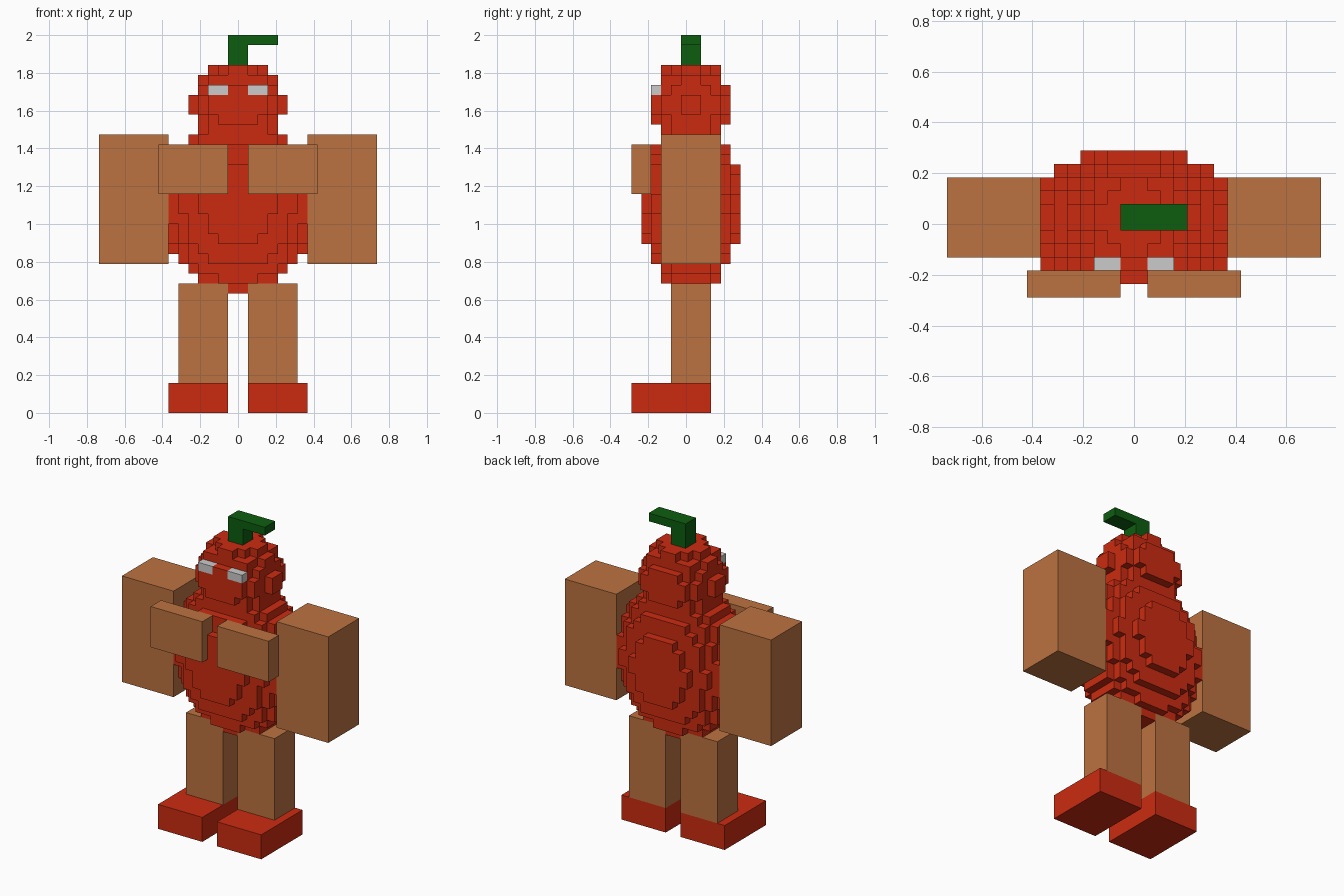
import bpy, bmesh
from mathutils import Vector

if "Cube" in bpy.data.objects:
    bpy.data.objects.remove(bpy.data.objects["Cube"])

U = 2 / 38  # one voxel


def material(name, rgb):
    m = bpy.data.materials.new(name)
    m.diffuse_color = (*rgb, 1)
    m.use_nodes = True
    m.node_tree.nodes["Principled BSDF"].inputs["Base Color"].default_value = m.diffuse_color
    return m


RED = material("red", (0.60, 0.024, 0.005))
TAN = material("tan", (0.50, 0.17, 0.052))
GREEN = material("dark green", (0.004, 0.11, 0.005))
GREY = material("light grey", (0.60, 0.60, 0.60))


def finish(name, bm, mat):
    mesh = bpy.data.meshes.new(name)
    bm.normal_update()
    bm.to_mesh(mesh)
    bm.free()
    mesh.materials.append(mat)
    bpy.context.collection.objects.link(bpy.data.objects.new(name, mesh))


def box(name, x, y, z, mat):
    """Box from (min, max) ranges in voxels."""
    bm = bmesh.new()
    bmesh.ops.create_cube(bm, size=1)
    for v in bm.verts:
        v.co = [U * (r[0] if c < 0 else r[1]) for c, r in zip(v.co, (x, y, z))]
    finish(name, bm, mat)


def pair(name, x, y, z, mat):
    box("right_" + name, x, y, z, mat)
    box("left_" + name, (-x[1], -x[0]), y, z, mat)


def ellipsoid(cz, size, a, b, c):
    """Voxel cells whose centre lies inside an ellipsoid."""
    w, d, h = size
    return {(i, j, k + cz)
            for i in range(-w, w) for j in range(-d, d) for k in range(-h, h)
            if a * (i + .5) ** 2 + b * (j + .5) ** 2 + c * (k + .5) ** 2 <= 1}


def voxels(name, cells, solid, mat):
    """Outer faces of a cell set; y is shifted by half a voxel."""
    bm = bmesh.new()
    for cell in cells:
        mid = Vector(cell) + Vector((.5, 1, .5))
        for axis in range(3):
            for s in (-1, 1):
                step = [0, 0, 0]
                step[axis] = s
                if tuple(p + q for p, q in zip(cell, step)) in solid:
                    continue
                n = Vector(step)
                t = Vector([float(i == (axis + 1) % 3) for i in range(3)])
                o = n.cross(t)
                bm.faces.new([bm.verts.new((mid + (n + t * p + o * q) / 2) * U)
                              for p, q in ((-1, -1), (1, -1), (1, 1), (-1, 1))])
    bmesh.ops.remove_doubles(bm, verts=bm.verts, dist=1e-4)
    finish(name, bm, mat)


# Round body and head, with the eye cells left free
body = ellipsoid(21, (7, 5, 9), .01687, .0387, .0125)
head = ellipsoid(31, (5, 4, 4), .045, .0557, .052) - body
head -= {(i, -4, 32) for i in (-3, -2, 1, 2)}
voxels("body", body, body | head, RED)
voxels("head", head, body | head, RED)

# Eyes
pair("eye", (1, 3), (-3.5, -2.5), (32, 33), GREY)

# Stem with its bent tip
box("stem", (-1, 1), (-.5, 1.5), (35, 37), GREEN)
box("stem_tip", (-1, 4), (-.5, 1.5), (37, 38), GREEN)

# Limbs and chest
pair("arm", (7, 14), (-2.5, 3.5), (15, 28), TAN)
pair("chest_plate", (1, 8), (-5.5, -3.5), (22, 27), TAN)
pair("leg", (1, 6), (-1.5, 2.5), (3, 13), TAN)
pair("foot", (1, 7), (-5.5, 2.5), (0, 3), RED)
